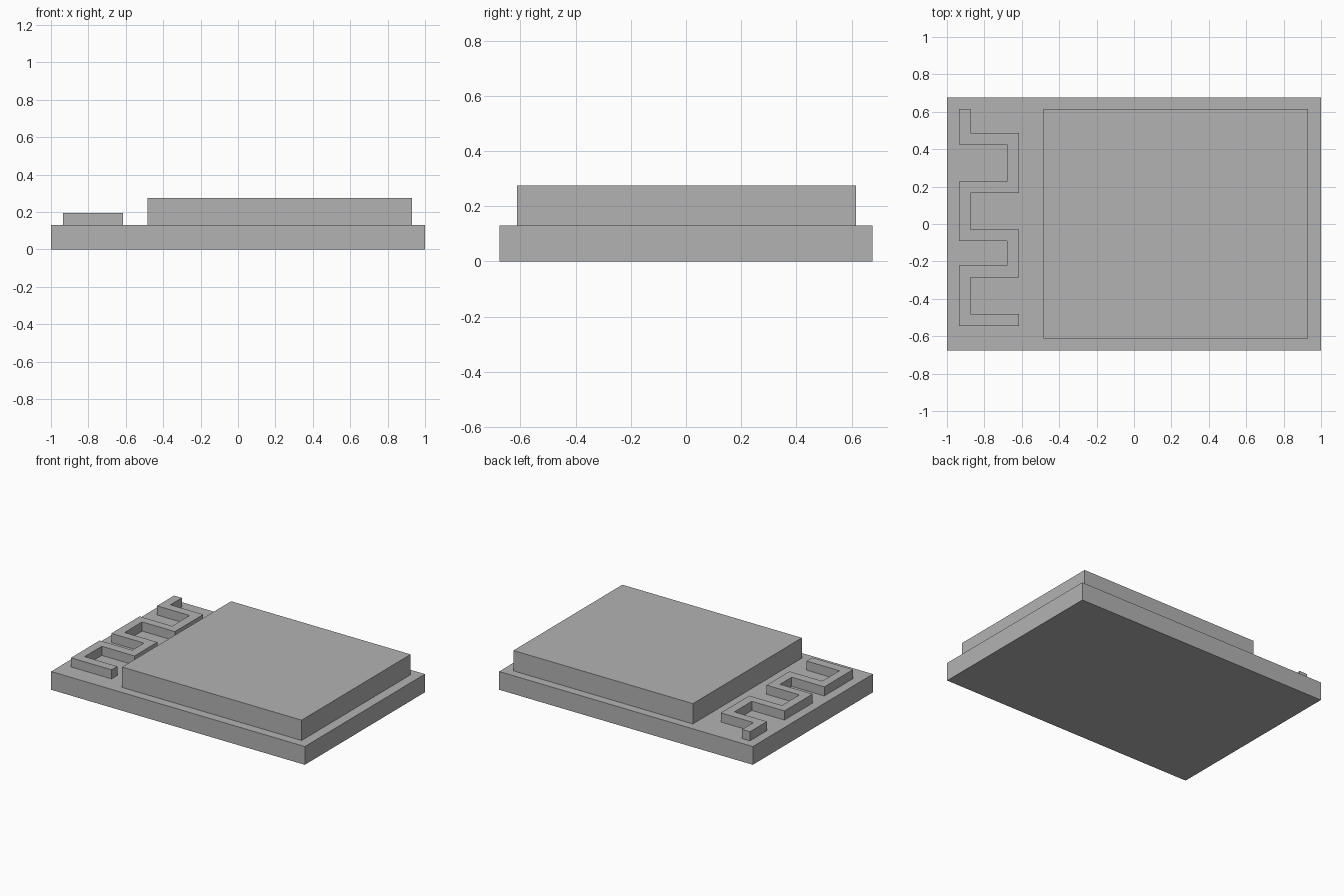
import bpy
import bmesh

default = bpy.data.objects.get("Cube")
if default:
    bpy.data.objects.remove(default, do_unlink=True)

GREY = (0.45, 0.45, 0.45, 1)
grey = bpy.data.materials.new("plain grey")
grey.use_nodes = True
grey.diffuse_color = GREY
grey.node_tree.nodes["Principled BSDF"].inputs["Base Color"].default_value = GREY


def extrude(name, outline, bottom, top):
    """Raise a flat outline into a solid between two heights."""
    bm = bmesh.new()
    face = bm.faces.new([bm.verts.new((x, y, bottom)) for x, y in outline])
    raised = bmesh.ops.extrude_face_region(bm, geom=[face], use_keep_orig=True)
    moved = [v for v in raised["geom"] if isinstance(v, bmesh.types.BMVert)]
    bmesh.ops.translate(bm, verts=moved, vec=(0, 0, top - bottom))
    bmesh.ops.recalc_face_normals(bm, faces=bm.faces)
    mesh = bpy.data.meshes.new(name)
    bm.to_mesh(mesh)
    bm.free()
    mesh.materials.append(grey)
    obj = bpy.data.objects.new(name, mesh)
    bpy.context.collection.objects.link(obj)
    return obj


def rectangle(x0, x1, y0, y1):
    return [(x0, y0), (x1, y0), (x1, y1), (x0, y1)]


BOARD_TOP = 0.13

# Base board and the raised shield can
extrude("circuit_board", rectangle(-1, 1, -0.676, 0.676), 0, BOARD_TOP)
extrude("shield_can", rectangle(-0.485, 0.93, -0.612, 0.615), BOARD_TOP, 0.275)

# Meandering antenna: one edge runs down, the other runs back up
LEFT, LEFT_IN, RIGHT_IN, RIGHT = -0.935, -0.873, -0.678, -0.615


def zigzag(first, second, heights):
    """Square wave that switches column at each height."""
    points, here, there = [], first, second
    for y in heights:
        points += [(here, y), (there, y)]
        here, there = there, here
    return points


down = zigzag(LEFT_IN, RIGHT, (0.487, 0.167, -0.03, -0.287, -0.48))
up = zigzag(LEFT, RIGHT_IN, (-0.222, -0.09, 0.227, 0.424))
outline = ([(LEFT, 0.615), (LEFT_IN, 0.615)] + down
           + [(RIGHT, -0.545), (LEFT, -0.545)] + up)
extrude("antenna_trace", outline, BOARD_TOP, 0.195)
